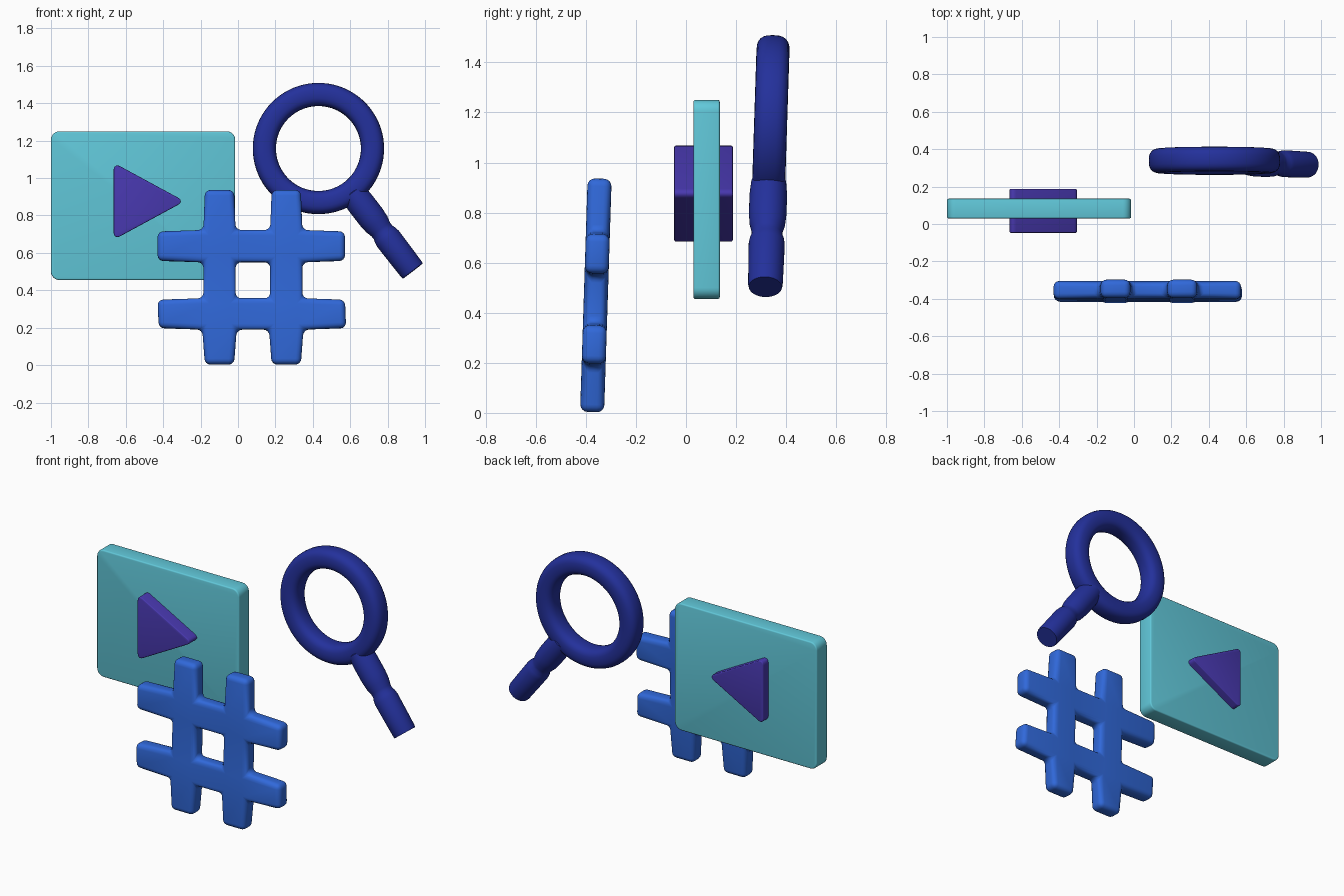
import bpy, bmesh, math
from mathutils import Vector, Matrix

if "Cube" in bpy.data.objects:
    bpy.data.objects.remove(bpy.data.objects["Cube"])

TILT = Matrix.Rotation(math.radians(-1.85), 4, 'X')


def material(name, rgb):
    m = bpy.data.materials.new(name)
    m.diffuse_color = (*rgb, 1)
    m.use_nodes = True
    m.node_tree.nodes["Principled BSDF"].inputs["Base Color"].default_value = m.diffuse_color
    return m


def finish(name, bm, mat, angle=35):
    bmesh.ops.recalc_face_normals(bm, faces=bm.faces[:])
    me = bpy.data.meshes.new(name)
    bm.to_mesh(me)
    bm.free()
    me.materials.append(mat)
    ob = bpy.data.objects.new(name, me)
    bpy.context.collection.objects.link(ob)
    bpy.ops.object.select_all(action='DESELECT')
    ob.select_set(True)
    bpy.context.view_layer.objects.active = ob
    bpy.ops.object.shade_smooth_by_angle(angle=math.radians(angle))
    return ob


def thicken(bm, depth):
    """Extrude the flat faces of bm along +y by depth."""
    ext = bmesh.ops.extrude_face_region(bm, geom=bm.faces[:])
    verts = [g for g in ext['geom'] if isinstance(g, bmesh.types.BMVert)]
    bmesh.ops.translate(bm, verts=verts, vec=(0, depth, 0))
    bmesh.ops.recalc_face_normals(bm, faces=bm.faces[:])


def bevel(bm, edges, size, segments):
    bmesh.ops.bevel(bm, geom=edges, offset=size, segments=segments,
                    profile=0.5, affect='EDGES', clamp_overlap=True)


def rounded_plate(name, points, y0, y1, corner, rim, mat):
    bm = bmesh.new()
    bm.faces.new([bm.verts.new((x, y0, z)) for x, z in points])
    thicken(bm, y1 - y0)
    bevel(bm, [e for e in bm.edges
               if abs(e.verts[0].co.y - e.verts[1].co.y) > 1e-4], corner, 6)
    bevel(bm, [e for e in bm.edges
               if abs(e.verts[0].co.y - e.verts[1].co.y) < 1e-4], rim, 3)
    return finish(name, bm, mat)


def lathe(name, profile, matrix, mat, closed=False, steps=64):
    """Revolve (radius, height) pairs about z, then place with matrix."""
    bm = bmesh.new()
    rings = [[bm.verts.new(matrix @ Vector((r * math.cos(a), r * math.sin(a), h)))
              for a in (math.tau * k / steps for k in range(steps))]
             for r, h in profile]
    pairs = list(zip(rings, rings[1:]))
    if closed:
        pairs.append((rings[-1], rings[0]))
    for a, b in pairs:
        for k in range(steps):
            n = (k + 1) % steps
            bm.faces.new((a[k], a[n], b[n], b[k]))
    if not closed:
        bm.faces.new(rings[0])
        bm.faces.new(rings[-1])
    return finish(name, bm, mat)


cyan = material("cyan", (0.12, 0.58, 0.70))
violet = material("violet", (0.065, 0.04, 0.43))
blue = material("blue", (0.03, 0.14, 0.70))
navy = material("navy", (0.017, 0.03, 0.33))

# Video panel and the triangle passing through it
rounded_plate("video_panel", [(-1, 0.455), (-0.015, 0.455), (-0.015, 1.25), (-1, 1.25)],
              0.03, 0.135, 0.045, 0.008, cyan)
rounded_plate("play_triangle", [(-0.665, 0.67), (-0.285, 0.876), (-0.665, 1.082)],
              -0.047, 0.187, 0.04, 0.006, violet)

# Hash sign: a grid of cells kept only along the bars, arm ends narrowed
xs = [-0.43, -0.185, -0.013, 0.172, 0.344, 0.572]
zs = [0.003, 0.19, 0.357, 0.55, 0.722, 0.936]
centre = Vector((0.075, -0.36, 0.47))
half = 0.048
bm = bmesh.new()
grid = {}


def hash_vert(i, j):
    if (i, j) not in grid:
        x, z = xs[i], zs[j]
        if j in (0, 5):
            x += 0.008 if i in (1, 3) else -0.008
        if j == 1:
            x += -0.006 if i in (1, 3) else 0.006
        if i in (0, 5):
            z += 0.008 if j in (1, 3) else -0.008
        grid[i, j] = bm.verts.new((x - centre.x, -half, z - centre.z))
    return grid[i, j]


for i in range(5):
    for j in range(5):
        if i % 2 or j % 2:
            bm.faces.new([hash_vert(i, j), hash_vert(i + 1, j),
                          hash_vert(i + 1, j + 1), hash_vert(i, j + 1)])
thicken(bm, 2 * half)
bevel(bm, [e for e in bm.edges if e.calc_face_angle(0) > 0.5], 0.03, 4)
bmesh.ops.transform(bm, matrix=Matrix.Translation(centre) @ TILT, verts=bm.verts[:])
finish("hash_sign", bm, blue, 50)

# Magnifier ring with a slightly squared cross-section
place = Matrix.Translation((0.43, 0.338, 1.158)) @ TILT


def soft(v):
    return math.copysign(abs(v) ** 0.75, v)


section = [(0.289 + 0.062 * soft(math.cos(a)), 0.066 * soft(math.sin(a)))
           for a in (math.tau * k / 24 for k in range(24))]
lathe("magnifier_ring", section, place @ Matrix.Rotation(math.pi / 2, 4, 'X'),
      navy, closed=True, steps=80)

# Magnifier handle, pointing down and to the right, with a waist
aim = Vector((0.506, 0, -0.657)).to_track_quat('Z', 'Y').to_matrix().to_4x4()
handle = [(0.055, 0.285), (0.07, 0.30), (0.075, 0.36), (0.075, 0.46), (0.071, 0.51),
          (0.062, 0.545), (0.061, 0.565), (0.068, 0.585), (0.072, 0.61),
          (0.071, 0.70), (0.069, 0.815), (0.066, 0.827)]
lathe("magnifier_handle", handle, place @ aim, navy, steps=40)
